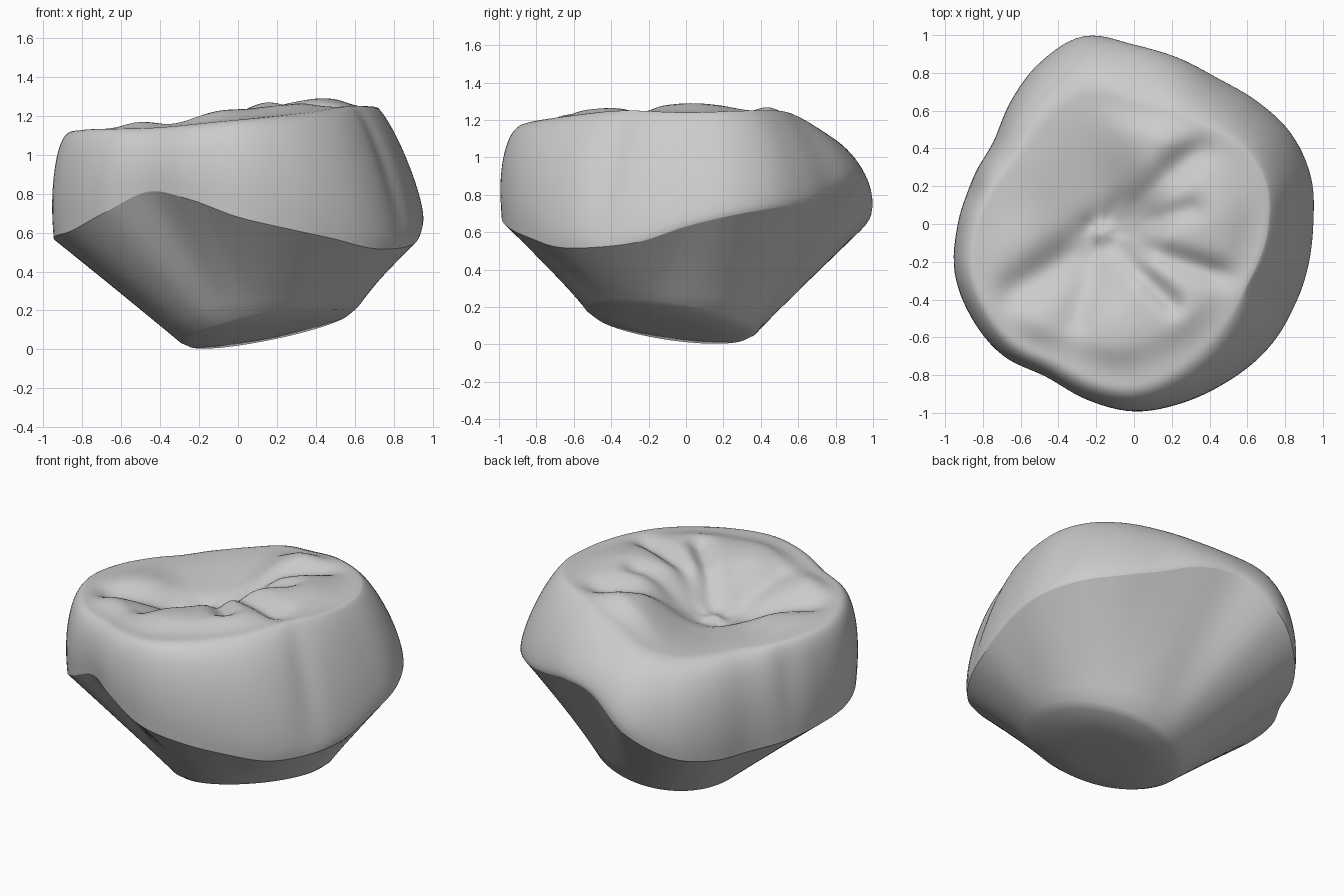
import bpy
import bmesh
import math
from mathutils import Vector

STEPS = 144          # points around each ring
WALL_RINGS = 18      # crown side wall
TOP_RINGS = 30       # chewing surface

old = bpy.data.objects.get("Cube")
if old:
    bpy.data.objects.remove(old, do_unlink=True)

material = bpy.data.materials.new("stone_grey")
material.use_nodes = True
grey = (0.6, 0.6, 0.6, 1)
material.diffuse_color = grey
material.node_tree.nodes["Principled BSDF"].inputs["Base Color"].default_value = grey

# Values at equal angles, counter-clockwise from +x
outline = [.96, .98, .97, .93, .9, .92, .96, 1.04, 1, .93, .87, .9,
           .94, .99, 1, .99, .94, .97, 1, .99, .98, .98, .97, .96]
margin = [.63, .69, .73, .76, .81, .87, .86, .69, .55, .5, .5, .52,
          .55, .58, .61, .7, .81, .77, .68, .62, .57, .52, .52, .55]
rim_scale = [.74, .74, .7, .66, .72, .8, .87, .88, .87, .84, .75, .7]
rim_height = [1.24, 1.25, 1.24, 1.17, 1.09, 1.09, 1.11, 1.13, 1.14, 1.18, 1.22, 1.25]
wall_slant = [1.6, 1.5, 1.4, 1.3, 1, .9, .85, .8, .8, .8, 1, 1.4]
bowl_reach = [.45, .5, .6, .8, .95, .95, .9, .8, .75, .55, .45, .42]


def around(values, angle):
    """Smooth periodic interpolation of values placed at equal angles."""
    count = len(values)
    place = angle / math.tau * count
    i = math.floor(place)
    t = place - i
    a, b, c, d = (values[(i + k) % count] for k in (-1, 0, 1, 2))
    return b + t / 2 * (c - a + t * (2 * a - 5 * b + 4 * c - d + t * (3 * (b - c) + d - a)))


def bell(distance, width):
    return math.exp(-(distance / width) ** 2)


def smooth(t):
    t = max(0, min(1, t))
    return t * t * (3 - 2 * t)


def polar(radius, angle, height):
    return Vector((radius * math.cos(angle), radius * math.sin(angle), height))


def ring(point_at):
    return [point_at(math.tau * i / STEPS) for i in range(STEPS)]


def loft(name, rings, tip):
    """Skin a stack of rings and close the last one onto a tip point."""
    bm = bmesh.new()
    loops = [[bm.verts.new(p) for p in points] for points in rings]
    for low, high in zip(loops, loops[1:]):
        for i in range(STEPS):
            j = (i + 1) % STEPS
            bm.faces.new((low[i], low[j], high[j], high[i]))
    centre = bm.verts.new(tip)
    last = loops[-1]
    for i in range(STEPS):
        bm.faces.new((last[i], last[(i + 1) % STEPS], centre))
    if tip.z < rings[0][0].z:
        bmesh.ops.reverse_faces(bm, faces=bm.faces[:])
    mesh = bpy.data.meshes.new(name)
    bm.to_mesh(mesh)
    bm.free()
    mesh.materials.append(material)
    obj = bpy.data.objects.new(name, mesh)
    bpy.context.collection.objects.link(obj)
    bpy.ops.object.select_all(action="DESELECT")
    obj.select_set(True)
    bpy.context.view_layer.objects.active = obj
    bpy.ops.object.shade_smooth_by_angle(angle=math.radians(60))


# Crown side: a rounded wall from the margin up to the rim
def wall_point(angle, s):
    turn = s * math.pi / 2
    slant = around(wall_slant, angle)
    outward = max(0, math.cos(turn)) ** slant
    upward = math.sin(turn) ** slant
    low, high = around(margin, angle), around(rim_height, angle)
    k = around(rim_scale, angle)
    radius = around(outline, angle) * (k + (1 - k) * outward)
    radius *= 1 - .015 * (1 - s) ** 8
    for degrees in (168, 332):
        radius -= .02 * math.sin(math.pi * s) * bell(angle - math.radians(degrees), .1)
    return polar(radius, angle, low + (high - low) * upward)


# Chewing surface: an off-centre bowl with cusps raised and grooves pressed in
pit = Vector((-.17, -.05, 1.03))
cusps = [(.42, .02, .05, .22), (.25, -.5, .04, .2), (-.1, -.6, .05, .2),
         (-.55, -.6, .05, .18), (.14, .5, .05, .2), (-.55, -.1, .03, .16)]
grooves = [(-.7, -.4, .06, .1), (.2, -.42, .05, .06), (.6, -.32, .06, .07),
           (.36, .42, .06, .09), (.3, .08, .04, .07), (-.3, -.5, .03, .08)]


def top_point(angle, t):
    rim = wall_point(angle, 1)
    point = pit.lerp(rim, t)
    flat = point.xy
    change = 0
    for x, y, height, width in cusps:
        change += height * bell((flat - Vector((x, y))).length, width)
    for x, y, depth, width in grooves:
        line = Vector((x, y)) - pit.xy
        along = max(0, min(1, (flat - pit.xy).dot(line) / line.length_squared))
        gap = (flat - pit.xy - line * along).length
        change -= depth * bell(gap, width) * smooth(3 * t)
    rise = smooth(t / around(bowl_reach, angle))
    point.z = pit.z + (rim.z - pit.z) * rise + smooth(4 * (1 - t)) * change
    return point


crown_rings = [ring(lambda a: wall_point(a, i / WALL_RINGS)) for i in range(WALL_RINGS + 1)]
crown_rings += [ring(lambda a: top_point(a, 1 - i / TOP_RINGS)) for i in range(1, TOP_RINGS)]
loft("crown", crown_rings, pit)


# Tapered stump: straight walls from the margin down to a tilted oval foot
foot_centre = Vector((.16, -.08, .135))


def foot_point(angle, scale, drop=0):
    point = foot_centre + polar(scale * .46, angle, 0)
    offset = point - foot_centre
    point.z += .2 * offset.x - .14 * offset.y - drop
    point.z = max(point.z, 0)
    return point


def margin_point(angle):
    return polar(.985 * around(outline, angle), angle, around(margin, angle))


stump_rings = []
for step in range(8):
    stump_rings.append(ring(lambda a: margin_point(a).lerp(foot_point(a, 1), step / 8)))
stump_rings += [ring(lambda a: foot_point(a, 1)),
                ring(lambda a: foot_point(a, .9, .03)),
                ring(lambda a: foot_point(a, .5, .045))]
loft("tapered_stump", stump_rings, foot_centre - Vector((0, 0, .05)))
